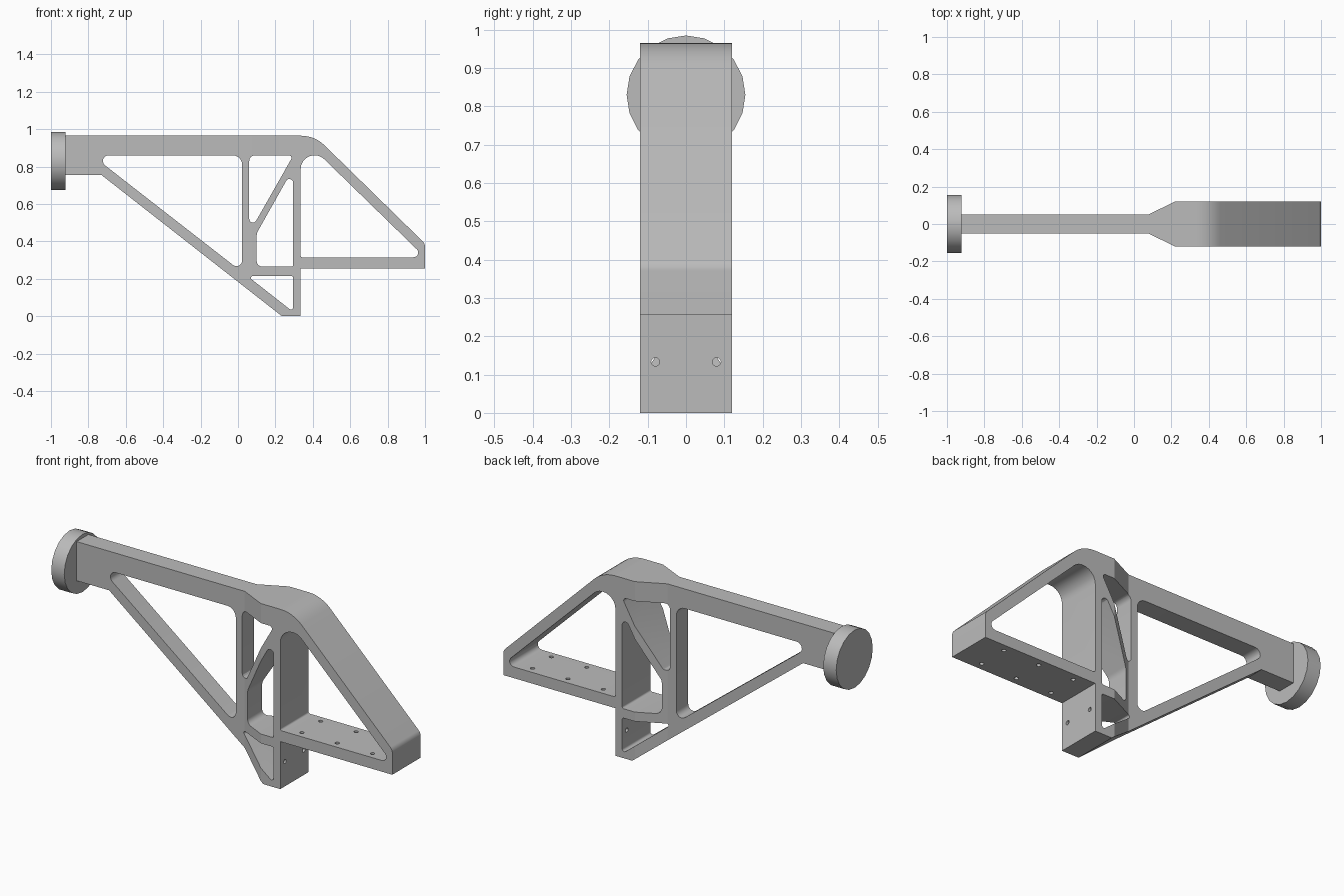
import bpy, bmesh, math
from mathutils import Vector, Matrix

if "Cube" in bpy.data.objects:
    bpy.data.objects.remove(bpy.data.objects["Cube"], do_unlink=True)

grey = bpy.data.materials.new("plain_grey")
grey.use_nodes = True
COLOUR = (0.5, 0.5, 0.5, 1)
grey.diffuse_color = COLOUR
grey.node_tree.nodes["Principled BSDF"].inputs["Base Color"].default_value = COLOUR


def make_object(name, bm):
    bmesh.ops.recalc_face_normals(bm, faces=bm.faces)
    mesh = bpy.data.meshes.new(name)
    bm.to_mesh(mesh)
    bm.free()
    mesh.materials.append(grey)
    obj = bpy.data.objects.new(name, mesh)
    bpy.context.collection.objects.link(obj)
    return obj


def fillet(corners, steps=6):
    """Round each (x, z, radius) corner of a closed polygon."""
    points = []
    for i, (x, z, r) in enumerate(corners):
        p = Vector((x, z))
        if r == 0:
            points.append(p)
            continue
        a = (Vector(corners[i - 1][:2]) - p).normalized()
        b = (Vector(corners[(i + 1) % len(corners)][:2]) - p).normalized()
        half = a.angle(b) / 2
        centre = p + (a + b).normalized() * r / math.sin(half)
        start = p + a * r / math.tan(half) - centre
        end = p + b * r / math.tan(half) - centre
        turn = start.angle_signed(end)
        for k in range(steps + 1):
            points.append(centre + Matrix.Rotation(-turn * k / steps, 2) @ start)
    return points


def prism(name, points, axis, low, high):
    """Extrude a flat outline along y or z."""
    def place(p, t):
        return (p[0], t, p[1]) if axis == "y" else (p[0], p[1], t)
    bm = bmesh.new()
    face = bm.faces.new([bm.verts.new(place(p, low)) for p in points])
    new = bmesh.ops.extrude_face_region(bm, geom=[face])["geom"]
    shift = Vector(place((0, 0), high - low))
    bmesh.ops.translate(bm, vec=shift, verts=[v for v in new if isinstance(v, bmesh.types.BMVert)])
    return make_object(name, bm)


def cylinder(name, radius, depth, sides, centre, along_x):
    bm = bmesh.new()
    turn = Matrix.Rotation(math.pi / 2, 4, "Y") if along_x else Matrix()
    bmesh.ops.create_cone(bm, cap_ends=True, segments=sides, radius1=radius, radius2=radius,
                          depth=depth, matrix=Matrix.Translation(centre) @ turn)
    return make_object(name, bm)


def boolean(target, tool, operation):
    mod = target.modifiers.new("cut", "BOOLEAN")
    mod.operation, mod.solver, mod.object = operation, "EXACT", tool
    bpy.context.view_layer.objects.active = target
    bpy.ops.object.modifier_apply(modifier=mod.name)
    bpy.data.objects.remove(tool, do_unlink=True)


# Side outline of the whole bracket
outline = [(-0.94, 0.965, 0), (0.41, 0.965, 0.18), (1.0, 0.388, 0.04), (1.0, 0.255, 0),
           (0.335, 0.255, 0), (0.335, 0, 0), (0.235, 0, 0), (-0.73, 0.755, 0), (-0.94, 0.755, 0)]
frame = prism("bracket_frame", fillet(outline), "y", -0.12, 0.12)

# Plan shape: slim arm flaring out to the wide cradle
half_plan = [(-1.1, 0.05), (0.075, 0.05), (0.22, 0.12), (0.3, 0.2), (1.1, 0.2)]
plan = half_plan + [(x, -y) for x, y in reversed(half_plan)]
boolean(frame, prism("plan_cutter", plan, "z", -0.1, 1.1), "INTERSECT")

# Rounded lightening windows between the struts
windows = [
    [(-0.78, 0.86, 0.03), (0.022, 0.86, 0.05), (0.022, 0.236, 0.03)],
    [(0.06, 0.86, 0.03), (0.296, 0.86, 0.014), (0.06, 0.445, 0.02)],
    [(0.295, 0.79, 0.02), (0.295, 0.265, 0.01), (0.1, 0.265, 0.03), (0.1, 0.444, 0.06)],
    [(0.05, 0.215, 0.01), (0.295, 0.215, 0.01), (0.295, 0.023, 0.012)],
    [(0.335, 0.86, 0.073), (0.44, 0.86, 0.073), (1.0, 0.315, 0.025), (0.335, 0.315, 0.01)],
]
for corners in windows:
    boolean(frame, prism("window_cutter", fillet(corners), "y", -0.3, 0.3), "DIFFERENCE")

# Screw holes in the shelf and the lower leg
for y in (-0.08, 0.08):
    for x in (0.435, 0.645, 0.855):
        boolean(frame, cylinder("hole_cutter", 0.011, 0.1, 12, (x, y, 0.285), False), "DIFFERENCE")
    boolean(frame, cylinder("hole_cutter", 0.011, 0.08, 12, (0.315, y, 0.133), True), "DIFFERENCE")

# Round end flange
flange = cylinder("end_flange", 0.155, 0.077, 20, (-0.9615, 0, 0.83), True)

# Smooth rounded surfaces, crisp edges
for obj in (frame, flange):
    bpy.ops.object.select_all(action="DESELECT")
    obj.select_set(True)
    bpy.context.view_layer.objects.active = obj
    bpy.ops.object.shade_smooth_by_angle(angle=math.radians(25))
